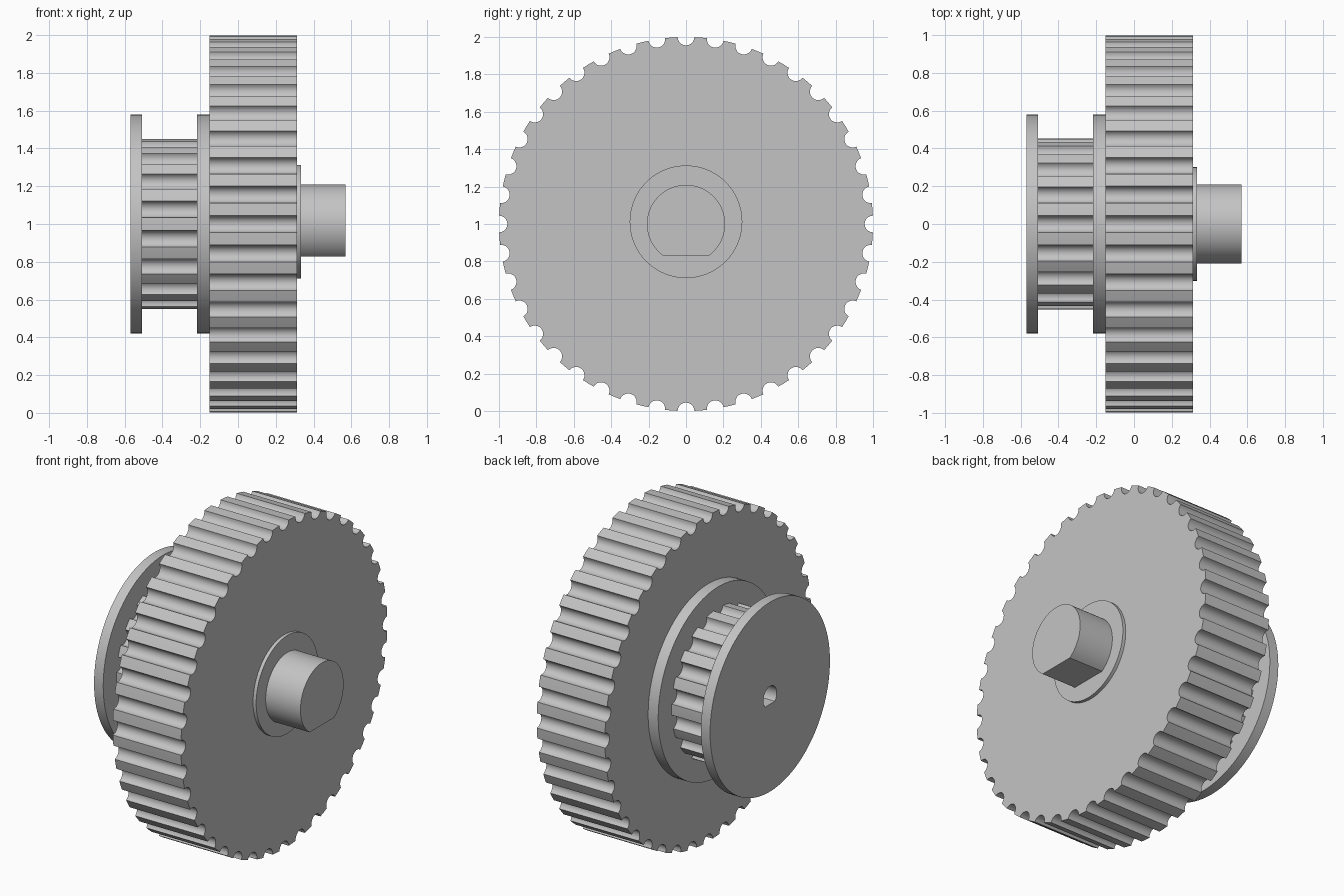
import bpy
import bmesh
from math import sin, cos, pi, tau, acos, radians

cube = bpy.data.objects.get("Cube")
if cube:
    bpy.data.objects.remove(cube, do_unlink=True)

grey = bpy.data.materials.new("light_grey")
grey.use_nodes = True
colour = (0.55, 0.55, 0.55, 1)
grey.diffuse_color = colour
grey.node_tree.nodes["Principled BSDF"].inputs["Base Color"].default_value = colour


def circle(r, z=1.0, n=96):
    return [(r * sin(tau * i / n), z + r * cos(tau * i / n)) for i in range(n)]


def d_shape(r, drop, z=1.0, n=64):
    """Circle with a flat cut across its underside, drop below the centre."""
    end = pi - acos(drop / r)
    return [(r * sin(a), z + r * cos(a))
            for a in (-end + 2 * end * i / n for i in range(n + 1))]


def toothed(r, teeth, groove, z=1.0, steps=10):
    """Round outline with a half-round groove bitten out between teeth."""
    pts = []
    for t in range(teeth):
        a = tau * t / teeth
        # groove arc, from one lip to the other
        for i in range(steps + 1):
            b = pi * i / steps
            across, out = -groove * cos(b), r - groove * sin(b)
            if i in (0, steps):
                out = (r * r - groove * groove) ** 0.5
            pts.append((out * sin(a) + across * cos(a),
                        z + out * cos(a) - across * sin(a)))
        # crown of the tooth
        mid = a + pi / teeth
        pts.append((r * sin(mid), z + r * cos(mid)))
    return pts


def extrude(name, profile, x0, x1):
    """Solid made by sweeping a (y, z) outline along x."""
    bm = bmesh.new()
    face = bm.faces.new([bm.verts.new((x0, y, z)) for y, z in profile])
    swept = bmesh.ops.extrude_face_region(bm, geom=[face], use_keep_orig=True)
    moved = [v for v in swept["geom"] if isinstance(v, bmesh.types.BMVert)]
    bmesh.ops.translate(bm, vec=(x1 - x0, 0, 0), verts=moved)
    bmesh.ops.recalc_face_normals(bm, faces=bm.faces)
    mesh = bpy.data.meshes.new(name)
    bm.to_mesh(mesh)
    bm.free()
    mesh.materials.append(grey)
    obj = bpy.data.objects.new(name, mesh)
    bpy.context.collection.objects.link(obj)
    return obj


def activate(obj):
    bpy.ops.object.select_all(action="DESELECT")
    obj.select_set(True)
    bpy.context.view_layer.objects.active = obj


# Large toothed wheel
wheel = extrude("large_wheel", toothed(1.0, 40, 0.045), -0.15, 0.313)

# Small toothed pulley between two flanges
pulley = extrude("small_pulley", toothed(0.452, 18, 0.045), -0.51, -0.217)
outer_flange = extrude("outer_flange", circle(0.581), -0.57, -0.508)
inner_flange = extrude("inner_flange", circle(0.581), -0.218, -0.148)

# Shoulder and flatted shaft
shoulder = extrude("shoulder", circle(0.301, 1.012), 0.31, 0.334)
shaft = extrude("shaft", d_shape(0.209, 0.172), 0.32, 0.57)

# Flatted bore in the outer end
bore = extrude("bore_cutter", d_shape(0.065, 0.045, n=32), -0.6, -0.27)
bore.hide_render = True
for part in (outer_flange, pulley):
    cut = part.modifiers.new("bore", "BOOLEAN")
    cut.operation = "DIFFERENCE"
    cut.solver = "EXACT"
    cut.object = bore
    activate(part)
    bpy.ops.object.modifier_apply(modifier=cut.name)
bpy.data.objects.remove(bore, do_unlink=True)

# Smooth round walls, crisp rims
for part in (wheel, pulley, outer_flange, inner_flange, shoulder, shaft):
    activate(part)
    bpy.ops.object.shade_smooth_by_angle(angle=radians(30))
